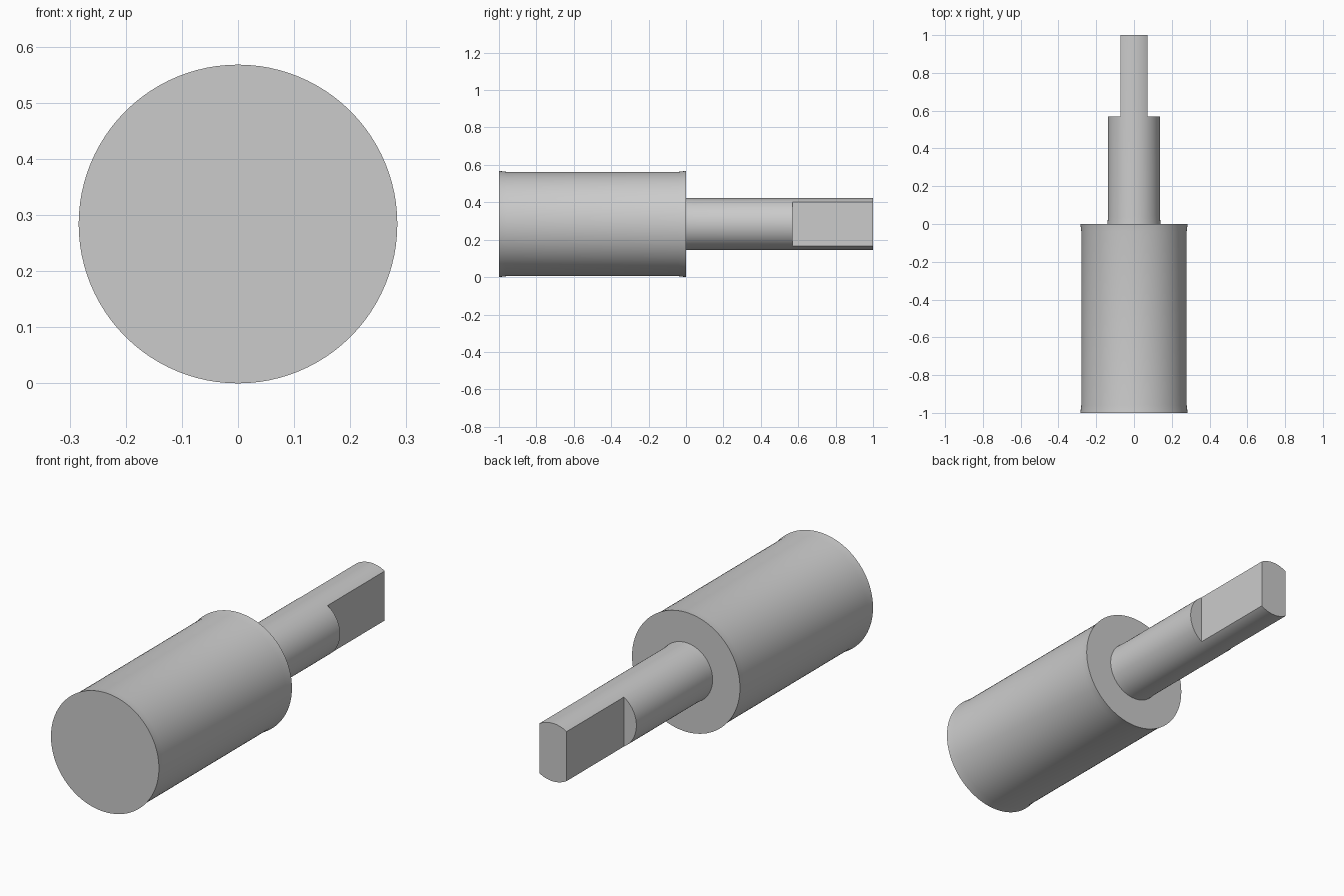
import bpy, bmesh, math

if "Cube" in bpy.data.objects:
    bpy.data.objects.remove(bpy.data.objects["Cube"])

AXIS_Z = 0.284
TANG_HALF, TANG_START = 0.072, 0.57

# (y, radius) outline of the thick handle stepping down to the shaft
PROFILE = [(-1, 0), (-1, 0.284), (-0.96, 0.279), (-0.04, 0.279), (0, 0.284),
           (0, 0.14), (0.04, 0.138), (1, 0.138), (1, 0)]


def lathe(name, profile, steps):
    bm = bmesh.new()
    verts = [bm.verts.new((0, y, r)) for y, r in profile]
    edges = [bm.edges.new(pair) for pair in zip(verts, verts[1:])]
    bmesh.ops.spin(bm, geom=verts + edges, cent=(0, 0, 0), axis=(0, 1, 0),
                   angle=math.tau, steps=steps, use_duplicate=False)
    bmesh.ops.remove_doubles(bm, verts=bm.verts, dist=1e-5)
    bmesh.ops.recalc_face_normals(bm, faces=bm.faces)
    bmesh.ops.translate(bm, verts=bm.verts, vec=(0, 0, AXIS_Z))
    mesh = bpy.data.meshes.new(name)
    bm.to_mesh(mesh)
    bm.free()
    obj = bpy.data.objects.new(name, mesh)
    bpy.context.collection.objects.link(obj)
    return obj


# Handle and shaft
pin = lathe("stepped_shaft", PROFILE, 96)

# Two flats that form the tang at the shaft end
for side in (-1, 1):
    bpy.ops.mesh.primitive_cube_add(
        size=1, location=(side * (TANG_HALF + 0.2), TANG_START + 0.3, AXIS_Z))
    cutter = bpy.context.object
    cutter.name = "flat_cutter"
    cutter.scale = (0.4, 0.6, 0.6)
    cutter.hide_render = True
    bpy.context.view_layer.objects.active = pin
    cut = pin.modifiers.new("flat", 'BOOLEAN')
    cut.operation = 'DIFFERENCE'
    cut.solver = 'EXACT'
    cut.object = cutter
    bpy.ops.object.modifier_apply(modifier=cut.name)
    bpy.data.objects.remove(cutter)

# Smooth round walls, crisp steps
bpy.ops.object.select_all(action='DESELECT')
pin.select_set(True)
bpy.context.view_layer.objects.active = pin
bpy.ops.object.shade_smooth_by_angle(angle=math.radians(30))
